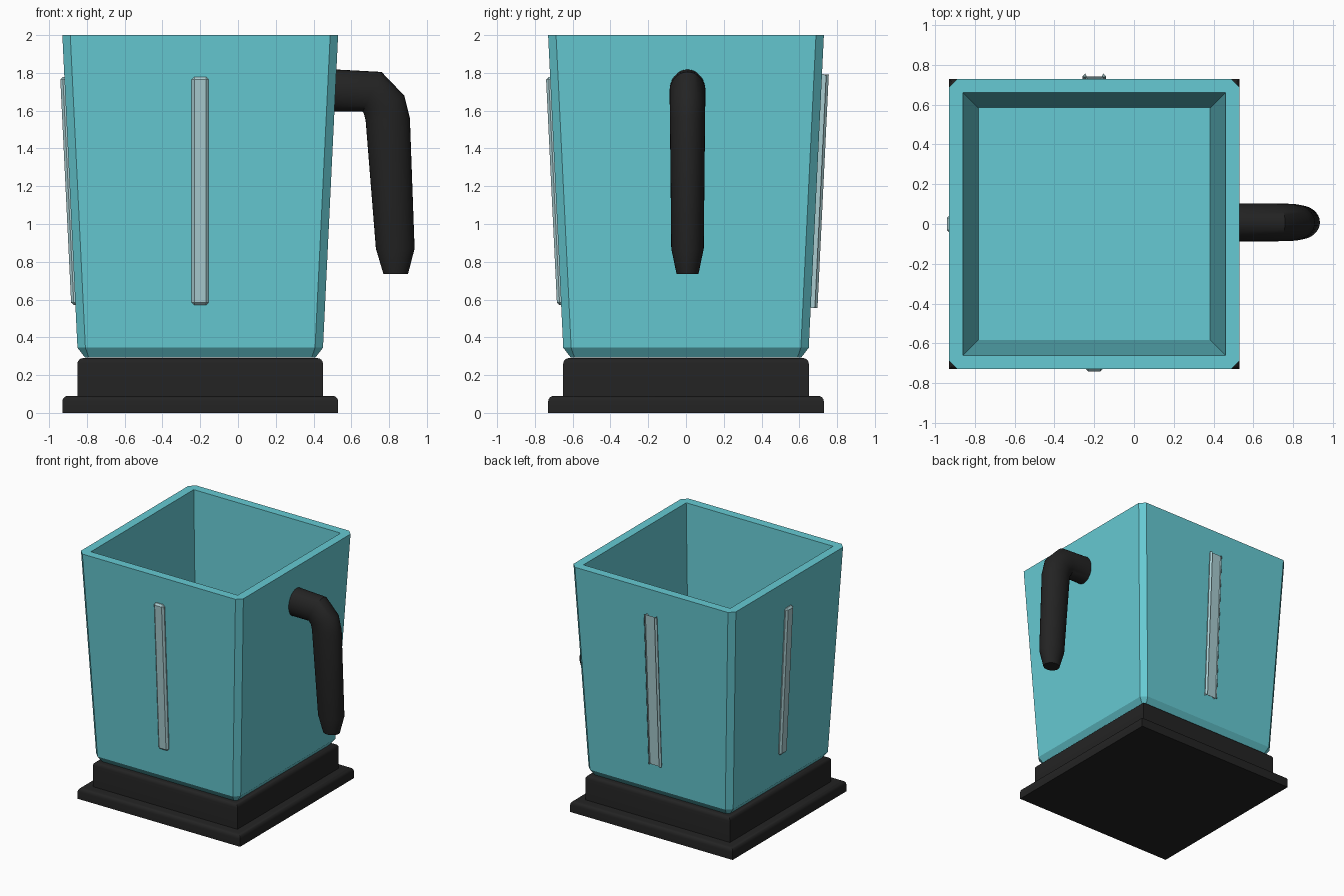
import bpy, bmesh, math
from mathutils import Matrix, Vector

if "Cube" in bpy.data.objects:
    bpy.data.objects.remove(bpy.data.objects["Cube"])

CX = -0.2                 # centre of the jug along x
TOP, SHOULDER = 2.0, 0.345
SLOPE = (0.73 - 0.65) / (TOP - SHOULDER)


def material(name, srgb):
    linear = [((c / 255 + 0.055) / 1.055) ** 2.4 for c in srgb]
    mat = bpy.data.materials.new(name)
    mat.use_nodes = True
    mat.diffuse_color = (*linear, 1)
    mat.node_tree.nodes["Principled BSDF"].inputs["Base Color"].default_value = (*linear, 1)
    return mat


teal = material("teal", (102, 202, 211))
black = material("black", (35, 35, 35))
silver = material("pale_grey", (168, 203, 207))


def finish(bm, name, mat, smooth=False):
    bmesh.ops.remove_doubles(bm, verts=bm.verts, dist=1e-5)
    bmesh.ops.recalc_face_normals(bm, faces=bm.faces)
    mesh = bpy.data.meshes.new(name)
    bm.to_mesh(mesh)
    bm.free()
    mesh.materials.append(mat)
    ob = bpy.data.objects.new(name, mesh)
    bpy.context.collection.objects.link(ob)
    if smooth:
        bpy.ops.object.select_all(action='DESELECT')
        ob.select_set(True)
        bpy.context.view_layer.objects.active = ob
        bpy.ops.object.shade_smooth_by_angle(angle=math.radians(35))
    return ob


def loft(rings):
    """Join rings of equal length into a capped skin."""
    bm = bmesh.new()
    loops = [[bm.verts.new(p) for p in ring] for ring in rings]
    for a, b in zip(loops, loops[1:]):
        for i in range(len(a)):
            j = (i + 1) % len(a)
            bm.faces.new((a[i], a[j], b[j], b[i]))
    bm.faces.new(loops[0])
    bm.faces.new(loops[-1])
    return bm


def square_ring(half, chamfer, z):
    """Square with cut corners; zero chamfer gives sharp corners."""
    ring = []
    for k in range(4):
        turn = Matrix.Rotation(k * math.pi / 2, 3, 'Z')
        for p in ((half, half - chamfer, z), (half - chamfer, half, z)):
            ring.append(turn @ Vector(p) + Vector((CX, 0, 0)))
    return ring


# Tapered open container
finish(loft([
    square_ring(0.61, 0.02, 0.293),
    square_ring(0.65, 0.042, SHOULDER),
    square_ring(0.73, 0.042, TOP),
    square_ring(0.66, 0, TOP),
    square_ring(0.583, 0, 0.38),
]), "container", teal)


# Stepped base, rounded along the top edges only
def base_block(name, half, z0, z1, radius):
    rings = [square_ring(half, 0, z0)]
    for i in range(5):
        a = i * math.pi / 8
        rings.append(square_ring(half - radius * (1 - math.cos(a)), 0,
                                 z1 - radius * (1 - math.sin(a))))
    finish(loft(rings), name, black, smooth=True)


base_block("base_plate", 0.73, 0, 0.09, 0.03)
base_block("base_block", 0.65, 0.05, 0.29, 0.03)

# Raised strips on the front, right and back walls
strip_z = 1.175
wall = 0.65 + SLOPE * (strip_z - SHOULDER)
for name, angle in (("front_strip", 0), ("right_strip", -90), ("back_strip", 180)):
    bm = bmesh.new()
    bmesh.ops.create_cube(bm, size=1)
    place = (Matrix.Translation((CX, 0, 0))
             @ Matrix.Rotation(math.radians(angle), 4, 'Z')
             @ Matrix.Translation((0, -wall, strip_z))
             @ Matrix.Rotation(math.atan(SLOPE), 4, 'X')
             @ Matrix.Diagonal((0.09, 0.044, 1.21, 1)))
    bm.transform(place)
    bmesh.ops.bevel(bm, geom=bm.edges[:], offset=0.014, segments=1, affect='EDGES')
    finish(bm, name, silver)

# Handle: outer and inner (x, z) points of each section, and its half width
sections = [
    ((0.48, 1.82), (0.48, 1.595), 0.095),
    ((0.76, 1.805), (0.66, 1.595), 0.095),
    ((0.88, 1.68), (0.668, 1.58), 0.094),
    ((0.91, 1.56), (0.676, 1.545), 0.093),
    ((0.935, 0.87), (0.73, 0.87), 0.086),
    ((0.90, 0.735), (0.77, 0.735), 0.058),
]
rings = []
for outer, inner, width in sections:
    o, n = Vector((outer[0], 0.008, outer[1])), Vector((inner[0], 0.008, inner[1]))
    mid, reach = (o + n) / 2, (o - n) / 2
    rings.append([mid + reach * math.cos(t) + Vector((0, width * math.sin(t), 0))
                  for t in (i * math.tau / 32 for i in range(32))])
finish(loft(rings), "handle", black, smooth=True)
